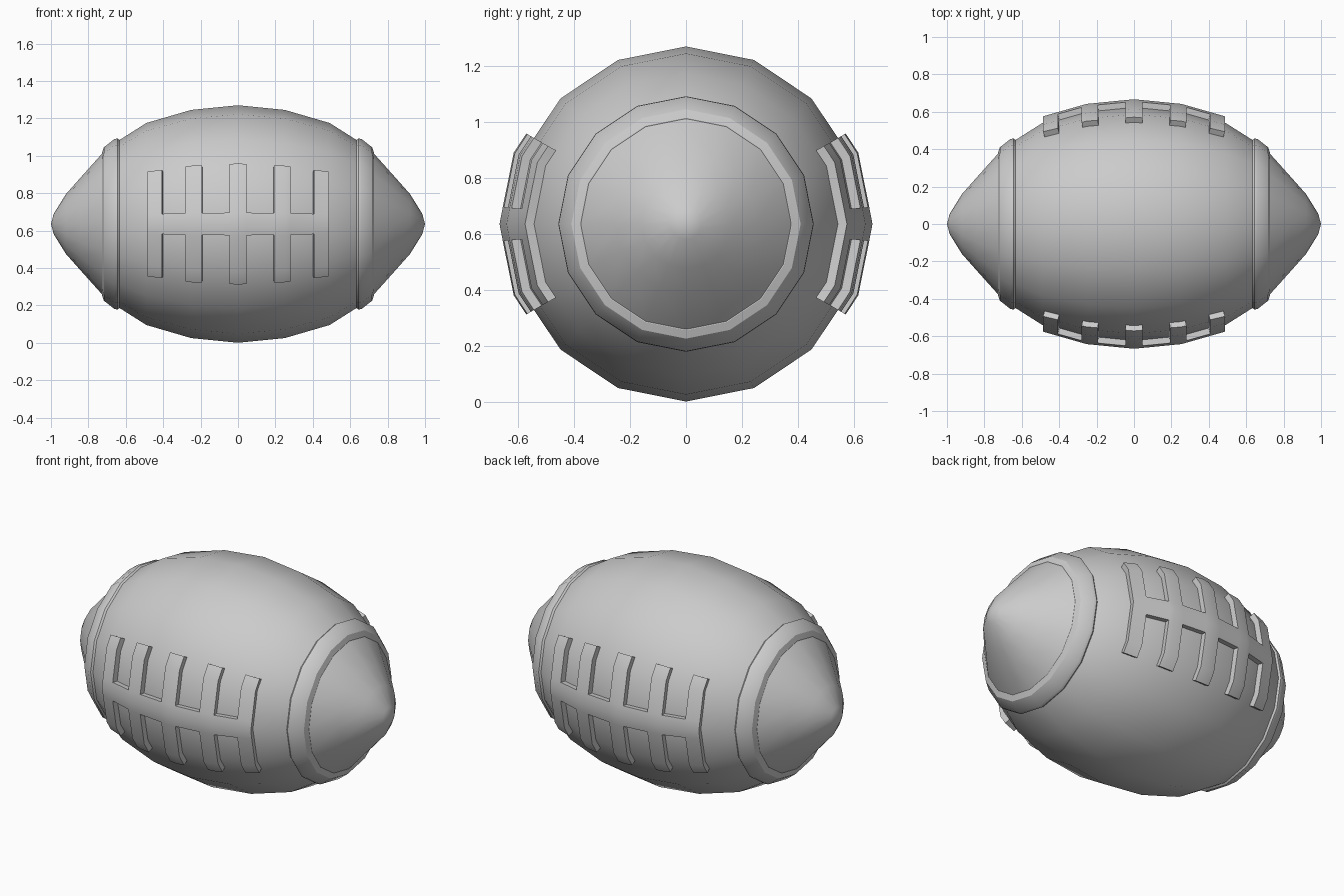
import bpy, bmesh, math

if "Cube" in bpy.data.objects:
    bpy.data.objects.remove(bpy.data.objects["Cube"])

R = 0.635          # largest radius, also the height of the axis
SIDES = 16
STEP = 2 * math.pi / SIDES


def finish(bm, name):
    bmesh.ops.recalc_face_normals(bm, faces=bm.faces)
    me = bpy.data.meshes.new(name)
    bm.to_mesh(me)
    bm.free()
    ob = bpy.data.objects.new(name, me)
    bpy.context.collection.objects.link(ob)
    bpy.ops.object.select_all(action='DESELECT')
    ob.select_set(True)
    bpy.context.view_layer.objects.active = ob
    bpy.ops.object.shade_smooth_by_angle(angle=math.radians(32))
    return ob


def lathe(name, profile, closed=False):
    """Revolve (x, radius) points about the long axis."""
    bm = bmesh.new()
    rings = []
    for x, r in profile:
        if r == 0:
            rings.append([bm.verts.new((x, 0, R))] * SIDES)
        else:
            rings.append([bm.verts.new((x, r * math.sin(i * STEP), R + r * math.cos(i * STEP)))
                          for i in range(SIDES)])
    pairs = list(zip(rings, rings[1:]))
    if closed:
        pairs.append((rings[-1], rings[0]))
    for a, b in pairs:
        for i in range(SIDES):
            j = (i + 1) % SIDES
            bm.faces.new(list(dict.fromkeys((a[i], a[j], b[j], b[i]))))
    return finish(bm, name)


# Ball body
half = [(0.25, 0.61), (0.49, 0.54), (0.64, 0.445), (0.727, 0.376),
        (0.84, 0.25), (0.92, 0.16), (0.985, 0.055), (1.0, 0)]
lathe("ball_body", [(-x, r) for x, r in reversed(half)] + [(0, R)] + half)

# Raised bands near both tips
band = [(0.625, 0.42), (0.628, 0.446), (0.643, 0.457), (0.66, 0.455),
        (0.717, 0.41), (0.727, 0.38), (0.72, 0.35)]
for side, s in (("left", -1), ("right", 1)):
    lathe(side + "_band", [(s * x, r) for x, r in band], closed=True)


# Laces: a raised grid following the faceted body
def on_body(x, ang, off, s):
    (x0, r0), (x1, r1) = ((0, R), half[0]) if abs(x) <= 0.25 else (half[0], half[1])
    r = r0 + (r1 - r0) * (abs(x) - x0) / (x1 - x0)
    local = abs(ang) % STEP - STEP / 2
    r *= math.cos(STEP / 2) / math.cos(local)
    r += off
    return (x + off * 0.55 * x, s * r * math.cos(ang), R + r * math.sin(ang))


xs = [0, 0.045, 0.19, 0.25, 0.275, 0.40, 0.478]
xs = [-x for x in reversed(xs[1:])] + xs
angs = [math.radians(a) for a in (-29.5, -22.5, -5.3, 0, 5.3, 22.5, 29.5)]
bars = [(0, 0.045), (0.19, 0.275), (0.40, 0.478)]


def lace_cell(i, j):
    mid = abs(xs[i] + xs[i + 1]) / 2
    return j in (2, 3) or any(a < mid < b for a, b in bars)


for side, s in (("front", -1), ("back", 1)):
    bm = bmesh.new()
    layers = [[[bm.verts.new(on_body(x, a, off, s)) for a in angs] for x in xs]
              for off in (-0.012, 0.032)]
    cells = {(i, j) for i in range(len(xs) - 1) for j in range(len(angs) - 1) if lace_cell(i, j)}
    for i, j in cells:
        corners = [(i, j), (i + 1, j), (i + 1, j + 1), (i, j + 1)]
        for layer in layers:
            bm.faces.new([layer[a][b] for a, b in corners])
        # walls where the neighbouring cell is empty
        for k, nb in enumerate([(i, j - 1), (i + 1, j), (i, j + 1), (i - 1, j)]):
            if nb not in cells:
                (a, b), (c, d) = corners[k], corners[(k + 1) % 4]
                bm.faces.new([layers[0][a][b], layers[0][c][d], layers[1][c][d], layers[1][a][b]])
    bmesh.ops.delete(bm, geom=[v for v in bm.verts if not v.link_faces], context='VERTS')
    finish(bm, side + "_laces")
